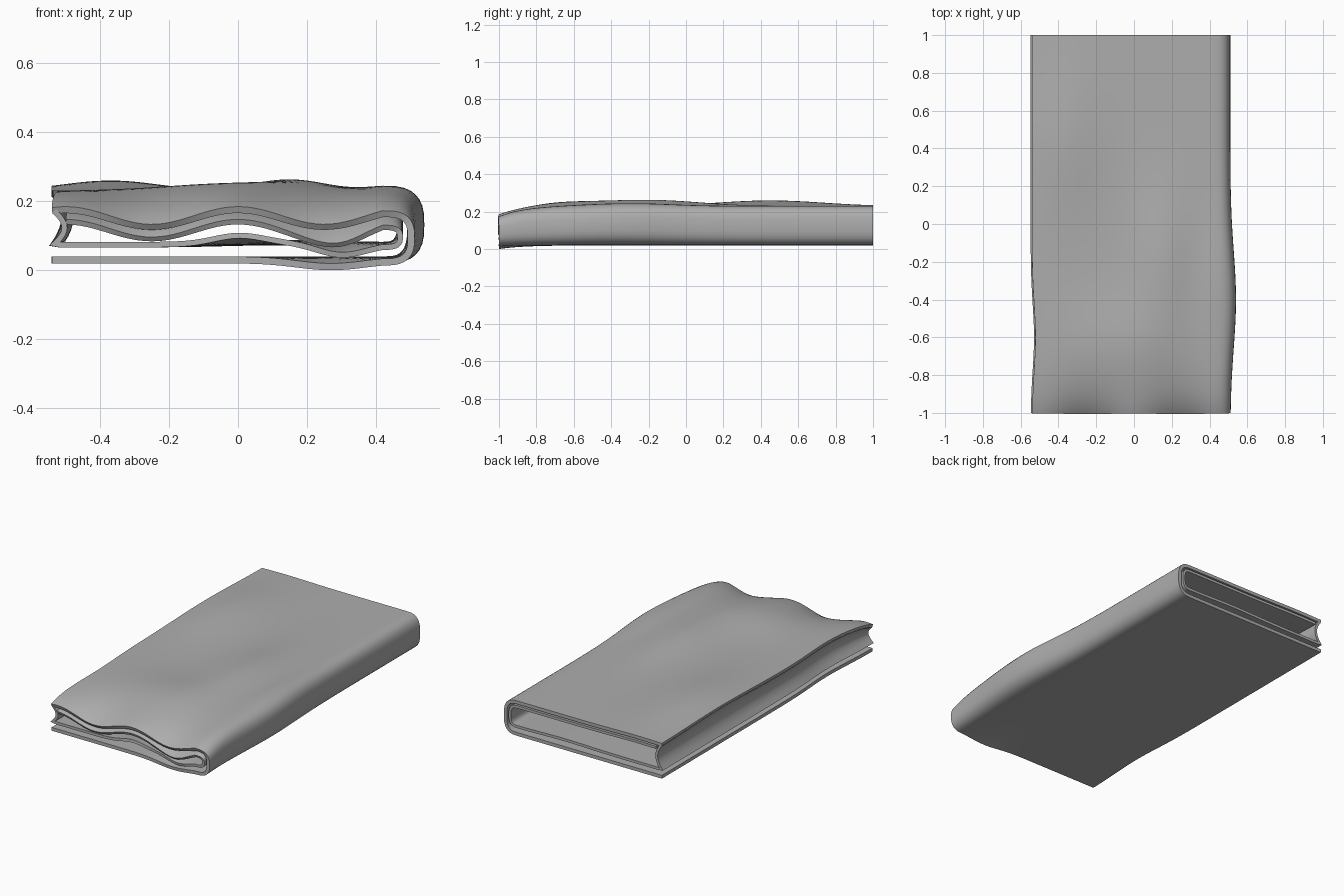
import bpy, bmesh, math

if "Cube" in bpy.data.objects:
    bpy.data.objects.remove(bpy.data.objects["Cube"], do_unlink=True)

cloth = bpy.data.materials.new("grey cloth")
cloth.use_nodes = True
GREY = (0.42, 0.42, 0.42, 1)
cloth.diffuse_color = GREY
cloth.node_tree.nodes["Principled BSDF"].inputs["Base Color"].default_value = GREY


def bump(v, centre, width):
    return math.exp(-((v - centre) / width) ** 2)


def droop(y):
    """How strongly the cloth sags towards the front edge."""
    return math.exp(-(y + 1) / 0.13)


def left_edge(y):
    return -0.54 + 0.018 * bump(y, -0.6, 0.25)


# Heights of the four layers
def top_z(x, y):
    body = 0.22 + 0.033 * bump(x, 0.15, 0.15) * bump(y, -0.2, 0.38)
    body += 0.03 * bump(x, -0.37, 0.2) * bump(y, 0.45, 0.4)
    body += 0.025 * bump(x, -0.05, 0.3) * bump(y, -0.65, 0.25)
    body += 0.015 * bump(x, 0.45, 0.1) * bump(y, -0.3, 0.3)
    front = 0.15 + 0.025 * math.cos(4 * math.pi * x)
    return body + (front - body) * droop(y)


def inner_top_z(x, y):
    return top_z(x, y) - 0.027 - droop(y) * (0.008 + 0.02 * bump(x, 0.3, 0.1))


def inner_bottom_z(x, y):
    wave = 0.022 * bump(x, 0, 0.1) - 0.032 * bump(x, 0.3, 0.1)
    return 0.074 + droop(y) * wave + 0.006 * bump(x, 0.1, 0.2)


def bottom_z(x, y):
    return 0.03 - 0.02 * droop(y) * bump(x, 0.27, 0.14)


def folded(low, high, y, bend, reach, left_top):
    """Lower layer, rounded fold on the right, then upper layer."""
    left, n = left_edge(y), 44
    pts = [(left + (bend - left) * i / n, low) for i in range(n)]
    pts = [(x, f(x, y)) for x, f in pts]
    a, b = low(bend, y), high(bend, y)
    for i in range(17):
        t = math.pi * i / 16
        c = math.cos(t)
        x = bend + reach * max(math.sin(t), 0) ** 0.65
        pts.append((x, (a + b) / 2 - (b - a) / 2 * math.copysign(abs(c) ** 0.7, c)))
    for i in range(1, n + 1):
        x = bend + (left_top - bend) * i / n
        pts.append((x, high(x, y)))
    return pts


def outer_section(y):
    reach = 0.08 + 0.03 * bump(y, -0.4, 0.36)
    return folded(bottom_z, top_z, y, 0.42, reach, left_edge(y))


def inner_section(y):
    # Left edge tucks inward between the top layer and the inner layer
    left = left_edge(y)
    a, b = top_z(left, y), inner_bottom_z(left, y)
    tuck = [(left + 0.006 + 0.03 * math.sin(math.pi * i / 10), a + (b - a) * i / 10)
            for i in range(10)]
    return tuck + folded(inner_bottom_z, inner_top_z, y, 0.42, 0.05, left + 0.04)


def make_sheet(name, section, thickness):
    bm = bmesh.new()
    rows = []
    steps = 70
    for j in range(steps + 1):
        y = -1 + 2 * (j / steps) ** 1.4
        rows.append([bm.verts.new((x, y, z)) for x, z in section(y)])
    for r, s in zip(rows, rows[1:]):
        for i in range(len(r) - 1):
            bm.faces.new((r[i], r[i + 1], s[i + 1], s[i]))
    bmesh.ops.recalc_face_normals(bm, faces=bm.faces)
    mesh = bpy.data.meshes.new(name)
    bm.to_mesh(mesh)
    bm.free()
    mesh.materials.append(cloth)
    obj = bpy.data.objects.new(name, mesh)
    bpy.context.collection.objects.link(obj)
    solid = obj.modifiers.new("thickness", "SOLIDIFY")
    solid.thickness = thickness
    solid.offset = 0
    bpy.ops.object.select_all(action="DESELECT")
    obj.select_set(True)
    bpy.context.view_layer.objects.active = obj
    bpy.ops.object.modifier_apply(modifier=solid.name)
    bpy.ops.object.shade_smooth_by_angle(angle=math.radians(50))
    return obj


make_sheet("outer_cloth_fold", outer_section, 0.02)
make_sheet("inner_cloth_fold", inner_section, 0.016)
